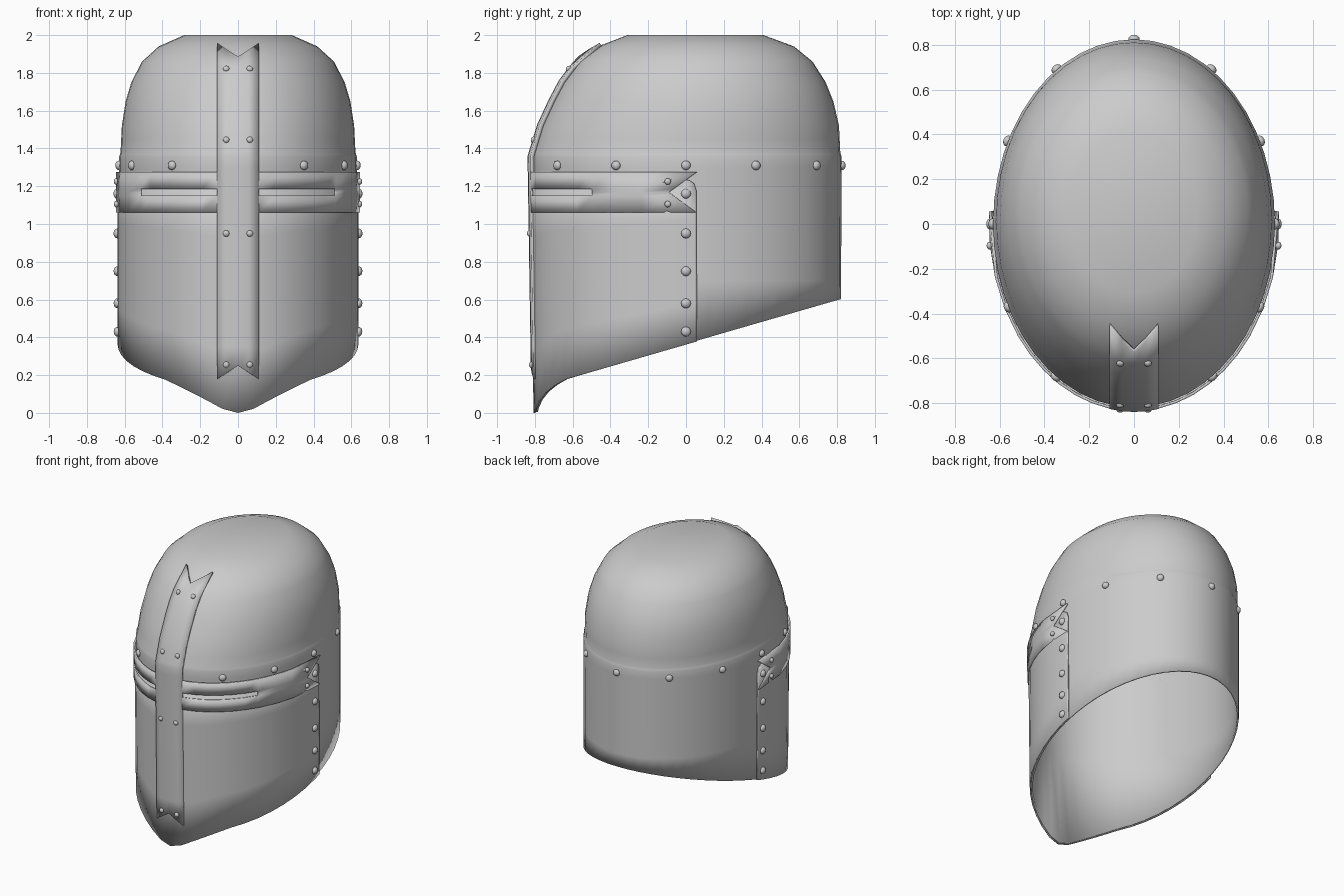
import bpy, bmesh
from math import sin, cos, acos, asin, pi
from mathutils import Vector, Matrix

if "Cube" in bpy.data.objects:
    bpy.data.objects.remove(bpy.data.objects["Cube"])

# helmet profile: height, half width, front reach, back reach
PROFILE = [(0, .627, .797, .818), (1.355, .629, .818, .824), (1.38, .622, .811, .817),
           (1.52, .615, .768, .81), (1.65, .595, .708, .78), (1.75, .565, .655, .74),
           (1.86, .508, .572, .67), (1.94, .42, .467, .572), (2.0, .285, .31, .41)]


def lerp_table(table, v):
    for a, b in zip(table, table[1:]):
        if v <= b[0]:
            f = (v - a[0]) / (b[0] - a[0])
            return [p + (q - p) * f for p, q in zip(a, b)][1:]
    return list(table[-1][1:])


def ring(z):
    rx, yf, yb = lerp_table(PROFILE, z)
    return rx, (yf + yb) / 2, (yb - yf) / 2


def surf(t, z, off=0.0):
    """Point on the helmet; t is the angle from the front towards +x."""
    rx, ry, yc = ring(z)
    return Vector(((rx + off) * sin(t), yc - (ry + off) * cos(t), z))


def normal(t, z):
    dt = surf(t + .01, z) - surf(t - .01, z)
    dz = surf(t, z + .01) - surf(t, z - .01)
    return dt.cross(dz).normalized()


def t_at_y(y, z):
    rx, ry, yc = ring(z)
    return acos((yc - y) / ry)


def t_at_x(x, z):
    return asin(x / ring(z)[0])


def rim(t):
    """Height of the lower edge: sloping, with a dropped point at the front."""
    t = abs(t)
    if t < .675:
        return lerp_table([(0, 0), (.125, .02), (.317, .085), (.487, .135), (.675, .182)], t)[0]
    return .364 - .288 * .815 * cos(t)


def sheet(name, rows, thick, wrap=False, cap=False, skip=None):
    bm = bmesh.new()
    vs = [[bm.verts.new(p) for p in r] for r in rows]
    n = len(rows[0])
    for j in range(len(rows) - 1):
        for i in range(n if wrap else n - 1):
            if not (skip and skip(i, j)):
                k = (i + 1) % n
                bm.faces.new((vs[j][i], vs[j][k], vs[j + 1][k], vs[j + 1][i]))
    if cap:
        bm.faces.new(vs[-1])
    return finish(name, bm, thick)


def finish(name, bm, thick=0):
    me = bpy.data.meshes.new(name)
    bm.to_mesh(me)
    bm.free()
    ob = bpy.data.objects.new(name, me)
    bpy.context.collection.objects.link(ob)
    bpy.context.view_layer.objects.active = ob
    ob.select_set(True)
    bpy.ops.object.shade_smooth_by_angle(angle=.6)
    ob.select_set(False)
    if thick:
        m = ob.modifiers.new("thickness", 'SOLIDIFY')
        m.thickness, m.offset = thick, -1
    return ob


# main shell: dome, ledge and wall
N = 48
ts = [2 * pi * i / N for i in range(N)]
wrapped = [t if t <= pi else t - 2 * pi for t in ts]
rows = [[surf(t, rim(t) + .004) for t in wrapped]]
for z in (.7, 1.0, 1.3, 1.355, 1.37, 1.38, 1.45, 1.52, 1.59, 1.65, 1.75, 1.81, 1.86, 1.94, 2.0):
    rows.append([surf(t, z) for t in wrapped])
sheet("helmet_shell", rows, .012, wrap=True, cap=True)

# face plate overlapping the front half, with rounded upper corners
half = [.1309 * i for i in range(12)] + [t_at_y(y, 1) for y in (.0, .02, .043, .055)]
tops = [1.235] * 13 + [1.23, 1.215, 1.18]
cols = [(-t, z) for t, z in zip(half[:0:-1], tops[:0:-1])] + list(zip(half, tops))
rows = [[surf(t, rim(t) + (top - rim(t)) * f, .01) for t, top in cols] for f in (0, .25, .5, .75, 1)]
sheet("face_plate", rows, .009)

# upright bar of the cross, notched at both ends
rows = []
xs = (-.11, -.055, 0, .055, .11)
for z in ('low', .35, .7, 1.05, 1.3, 1.355, 1.38, 1.45, 1.52, 1.65, 1.75, 1.82, 'high'):
    row = []
    for x in xs:
        f = abs(x) / .11
        h = {'low': .25 - .07 * f, 'high': 1.87 + .07 * f}.get(z, z)
        t = t_at_x(x, h)
        p = surf(t, h) + normal(t, h) * .021
        p.x = x
        row.append(p)
    rows.append(row)
sheet("cross_upright", rows, .022)

# cross bar wrapping to the sides, with eye slits and notched ends
a, b = t_at_x(.108, 1.16), t_at_x(.503, 1.16)
inner = [0, a] + [a + (b - a) * i / 6 for i in range(1, 7)] + [1.1, 1.28]
rows = []
for z in (1.06, 1.15, 1.1675, 1.185, 1.275):
    end = t_at_y(-.09 + .145 * abs(z - 1.1675) / .1075, z)
    h = inner + [end]
    rows.append([surf(t, z, .019) for t in [-v for v in h[:0:-1]] + h])
MID = len(inner)
sheet("cross_bar", rows, .012,
      skip=lambda i, j: j in (1, 2) and 1 <= (i - MID if i >= MID else MID - 1 - i) <= 6)


# rivets
def rivets(name, spots, r, off):
    bm = bmesh.new()
    for t, z in spots:
        for s in ((1, -1) if abs(t) < 3.1 else (1,)):
            n = normal(s * t, z)
            m = (Matrix.Translation(surf(s * t, z) + n * off)
                 @ n.to_track_quat('Z', 'Y').to_matrix().to_4x4()
                 @ Matrix.Diagonal((1, 1, .75, 1)))
            bmesh.ops.create_uvsphere(bm, u_segments=12, v_segments=8, radius=r, matrix=m)
    finish(name, bm)


rivets("band_rivets", [(t_at_y(y, 1.31), 1.31) for y in (-.68, -.37, 0, .37, .69)] + [(pi, 1.31)], .025, .002)
rivets("seam_rivets", [(t_at_y(0, z), z) for z in (.43, .58, .75, .95, 1.16)], .026, .011)
rivets("cross_rivets", [(t_at_x(.06, z), z) for z in (.255, .95, 1.44, 1.81)]
       + [(t_at_y(-.095, z), z) for z in (1.105, 1.225)], .017, .021)
